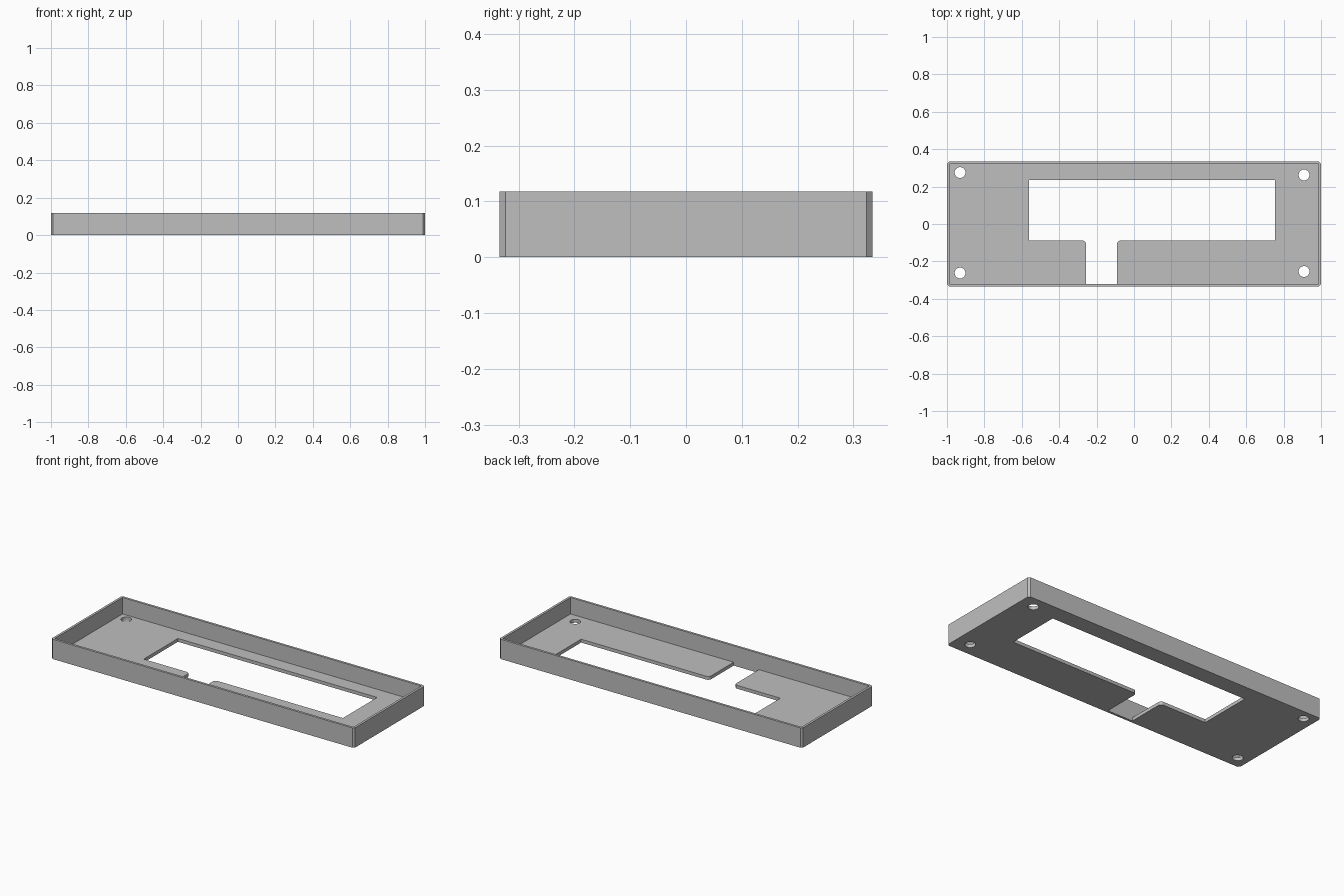
import bpy
import bmesh
from math import cos, sin, pi, radians

cube = bpy.data.objects.get("Cube")
if cube:
    bpy.data.objects.remove(cube, do_unlink=True)

HX, HY, HEIGHT = 1.0, 0.334, 0.118
WALL, FLOOR, CHAMFER = 0.014, 0.02, 0.011

grey = bpy.data.materials.new("plain grey")
grey.use_nodes = True
grey.diffuse_color = (0.52, 0.52, 0.52, 1)
grey.node_tree.nodes["Principled BSDF"].inputs["Base Color"].default_value = grey.diffuse_color


def prism(name, outline, z0, z1):
    """Extrude a closed outline from z0 to z1."""
    bm = bmesh.new()
    face = bm.faces.new([bm.verts.new((x, y, z0)) for x, y in outline])
    extruded = bmesh.ops.extrude_face_region(bm, geom=[face])["geom"]
    tops = [v for v in extruded if isinstance(v, bmesh.types.BMVert)]
    bmesh.ops.translate(bm, verts=tops, vec=(0, 0, z1 - z0))
    bmesh.ops.recalc_face_normals(bm, faces=bm.faces)
    mesh = bpy.data.meshes.new(name)
    bm.to_mesh(mesh)
    bm.free()
    mesh.materials.append(grey)
    obj = bpy.data.objects.new(name, mesh)
    bpy.context.collection.objects.link(obj)
    return obj


def rectangle(x0, x1, y0, y1):
    return [(x0, y0), (x1, y0), (x1, y1), (x0, y1)]


def arc(cx, cy, r, start, end, steps):
    angles = [radians(start + (end - start) * i / steps) for i in range(steps + 1)]
    return [(cx + r * cos(a), cy + r * sin(a)) for a in angles]


def cut(target, cutter):
    """Subtract the cutter and discard it."""
    cutter.hide_render = True
    mod = target.modifiers.new("cut", "BOOLEAN")
    mod.operation = "DIFFERENCE"
    mod.solver = "EXACT"
    mod.object = cutter
    bpy.context.view_layer.objects.active = target
    bpy.ops.object.modifier_apply(modifier=mod.name)
    bpy.data.objects.remove(cutter, do_unlink=True)


# Tray body with chamfered upright corners
cx, cy = HX - CHAMFER, HY - CHAMFER
body = [(-cx, -HY), (cx, -HY), (HX, -cy), (HX, cy),
        (cx, HY), (-cx, HY), (-HX, cy), (-HX, -cy)]
tray = prism("open_tray", body, 0, HEIGHT)

# Inner cavity
ix, iy = HX - WALL, HY - WALL
cut(tray, prism("cavity_cutter", rectangle(-ix, ix, -iy, iy), FLOOR, HEIGHT + 0.1))

# Window joined to the front slot, with rounded floor corners at the junction
left, right, back, front = -0.561, 0.754, 0.235, -0.088
slot0, slot1, r = -0.257, -0.091, 0.02
window = [(left, back), (left, front)]
window += arc(slot0 - r, front - r, r, 90, 0, 6)
window += [(slot0, -iy), (slot1, -iy)]
window += arc(slot1 + r, front - r, r, 180, 90, 6)
window += [(right, front), (right, back)]
cut(tray, prism("window_cutter", window, -0.05, FLOOR + 0.02))

# Screw holes
for x, y in [(-0.93, 0.275), (0.909, 0.262), (-0.93, -0.262), (0.909, -0.254)]:
    hole = arc(x, y, 0.029, 0, 360, 32)[:-1]
    cut(tray, prism("hole_cutter", hole, -0.05, FLOOR + 0.02))

# Smooth the round holes, keep the edges crisp
bpy.ops.object.select_all(action="DESELECT")
tray.select_set(True)
bpy.context.view_layer.objects.active = tray
bpy.ops.object.shade_smooth_by_angle(angle=radians(30))
